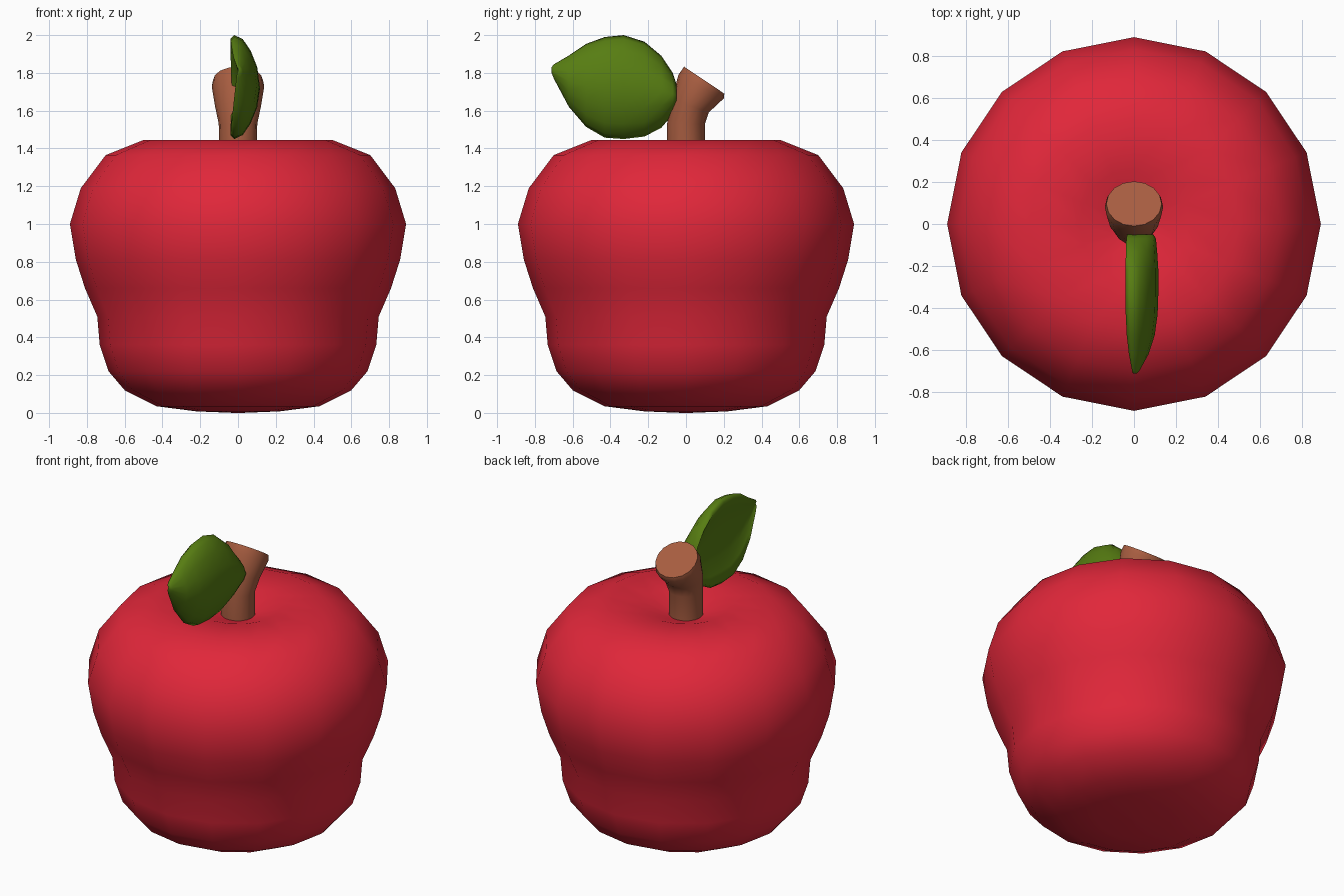
import bpy, bmesh, math

if "Cube" in bpy.data.objects:
    bpy.data.objects.remove(bpy.data.objects["Cube"])

TAU = math.tau


def material(name, rgb):
    m = bpy.data.materials.new(name)
    m.diffuse_color = (*rgb, 1.0)
    m.use_nodes = True
    m.node_tree.nodes["Principled BSDF"].inputs["Base Color"].default_value = m.diffuse_color
    return m


def loft(name, rings, mat, angle):
    """Skin a list of closed rings, cap both ends and smooth up to an angle."""
    bm = bmesh.new()
    vs = [[bm.verts.new(p) for p in ring] for ring in rings]
    n = len(vs[0])
    for a, b in zip(vs, vs[1:]):
        for i in range(n):
            j = (i + 1) % n
            bm.faces.new((a[i], a[j], b[j], b[i]))
    bm.faces.new(vs[0])
    bm.faces.new(vs[-1])
    bmesh.ops.recalc_face_normals(bm, faces=bm.faces)
    me = bpy.data.meshes.new(name)
    bm.to_mesh(me)
    bm.free()
    me.materials.append(mat)
    ob = bpy.data.objects.new(name, me)
    bpy.context.collection.objects.link(ob)
    bpy.ops.object.select_all(action='DESELECT')
    ob.select_set(True)
    bpy.context.view_layer.objects.active = ob
    bpy.ops.object.shade_smooth_by_angle(angle=math.radians(angle))
    return ob


red = material("apple_red", (0.75, 0.02, 0.042))
brown = material("stem_brown", (0.39, 0.11, 0.052))
green = material("leaf_green", (0.095, 0.205, 0.006))

# Fruit: 16-sided revolved profile (radius, height) with a shallow top dimple
profile = [(0.02, 0.0), (0.22, 0.008), (0.43, 0.035), (0.60, 0.12), (0.685, 0.22),
           (0.732, 0.36), (0.745, 0.51), (0.81, 0.66), (0.858, 0.81), (0.89, 1.0),
           (0.832, 1.19), (0.70, 1.365), (0.50, 1.445), (0.26, 1.43), (0.12, 1.38),
           (0.02, 1.36)]
loft("fruit", [[(r * math.cos(TAU * i / 16), r * math.sin(TAU * i / 16), z)
                for i in range(16)] for r, z in profile], red, 80)

# Stem: bent, flared tube; each ring is (front y, front z, back y, back z, x radius)
stem = [(-0.10, 1.35, 0.10, 1.35, 0.10), (-0.10, 1.53, 0.10, 1.53, 0.102),
        (-0.075, 1.66, 0.12, 1.59, 0.122), (-0.04, 1.79, 0.20, 1.665, 0.139),
        (-0.01, 1.833, 0.203, 1.69, 0.132)]
rings = []
for y0, z0, y1, z1, rx in stem:
    ring = []
    for i in range(16):
        a = TAU * i / 16
        f = (1 + math.sin(a)) / 2
        ring.append((rx * math.cos(a), y0 + (y1 - y0) * f, z0 + (z1 - z0) * f))
    rings.append(ring)
loft("stem", rings, brown, 42)

# Leaf: cupped cross-sections along y; (y, low z, high z, thickness factor)
leaf = [(-0.05, 1.62, 1.74, 0.8), (-0.07, 1.58, 1.80, 0.9), (-0.13, 1.51, 1.89, 0.95),
        (-0.22, 1.463, 1.965, 1), (-0.33, 1.45, 2.0, 1), (-0.43, 1.457, 1.99, 0.97),
        (-0.53, 1.515, 1.953, 0.85), (-0.62, 1.62, 1.892, 0.6), (-0.70, 1.77, 1.845, 0.22),
        (-0.712, 1.80, 1.83, 0.12)]
rings = []
for y, lo, hi, k in leaf:
    ring = []
    for i in range(16):
        a = TAU * i / 16
        s = math.sin(a)
        t = math.copysign(math.sqrt(abs(s)), s) * 0.053
        ring.append((k * (-0.02 + 0.083 * s * s + t), y,
                     (lo + hi) / 2 + (hi - lo) / 2 * math.cos(a)))
    rings.append(ring)
loft("leaf", rings, green, 75)
